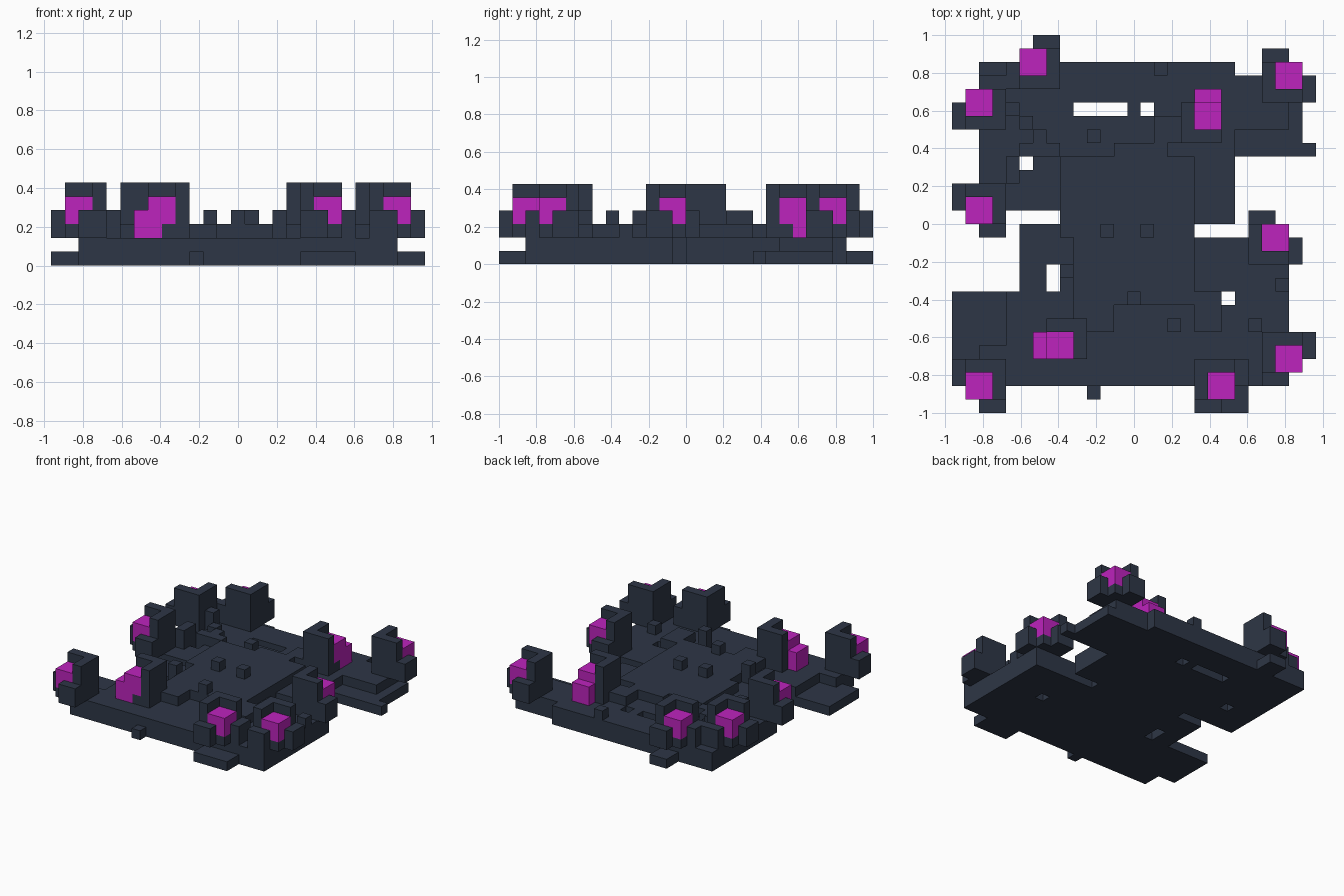
import bpy, bmesh
from itertools import product
from mathutils import Vector

if "Cube" in bpy.data.objects:
    bpy.data.objects.remove(bpy.data.objects["Cube"])

U = 2 / 28            # size of one block
NX, NY = 27, 28       # blocks along x and y


def material(name, rgb):
    m = bpy.data.materials.new(name)
    m.diffuse_color = (*rgb, 1)
    m.use_nodes = True
    m.node_tree.nodes["Principled BSDF"].inputs["Base Color"].default_value = m.diffuse_color
    return m


SLATE = material("dark_slate", (0.027, 0.037, 0.061))
MAGENTA = material("magenta", (0.51, 0.017, 0.51))
parts = {}            # part name -> (blocks, material)
taken = set()


def box(i0, i1, j0, j1, k0, k1):
    return set(product(range(i0, i1), range(j0, j1), range(k0, k1)))


def add(name, blocks, mat=SLATE):
    blocks = blocks - taken
    taken.update(blocks)
    parts[name] = (blocks, mat)


def union(rects, k0, k1):
    return set().union(*(box(*r, k0, k1) for r in rects))


# Towers: outer block of the cube (i, j), and inward direction (di, dj)
towers = [(1, 1, 1, 1), (5, 26, 1, -1), (1, 23, 1, -1), (1, 14, 1, 1),
          (25, 25, -1, -1), (24, 13, -1, -1), (25, 3, -1, 1), (20, 1, -1, 1)]
holes = union([(9, 13, 22, 23), (14, 15, 22, 23), (5, 6, 18, 19),
               (7, 8, 9, 11), (20, 21, 8, 9)], 0, 3)

for n, (i, j, di, dj) in enumerate(towers):
    def at(cells, ks):
        return {(i + a * di, j + b * dj, k) for a, b in cells for k in ks}
    # Magenta cube, L-shaped column behind it, then bracket and foot
    add(f"tower_cube_{n}", at(product((0, 1), (0, 1)), (3, 4)), MAGENTA)
    ell = [(2, 0), (2, 1), (2, 2), (1, 2), (0, 2)]
    add(f"tower_column_{n}", at(ell, (2, 3, 4, 5)))
    ring = [(-1, 1), (-1, 2), (1, -1), (2, -1)]
    tray = [(0, 0), (0, 1), (1, 0), (1, 1)]
    add(f"tower_bracket_{n}", at(ring, (2, 3)) | at(tray, (2,)))
    add(f"tower_foot_{n}", at(product((1, 2), (1, 2)), (0, 1)))

# Paired overlapping cubes with their corner columns
add("front_low_cube", box(6, 8, 4, 6, 2, 4) - box(7, 8, 4, 6, 3, 4), MAGENTA)
add("front_high_cube", box(7, 9, 4, 6, 3, 5), MAGENTA)
add("front_corner_column", union([(7, 10, 6, 7), (9, 10, 4, 7)], 2, 6)
    | box(8, 9, 4, 6, 2, 3))
add("back_low_cube", box(18, 20, 22, 24, 2, 4) - box(18, 20, 22, 23, 3, 4), MAGENTA)
add("back_high_cube", box(18, 20, 21, 23, 3, 5), MAGENTA)
add("back_corner_column", union([(17, 20, 20, 21), (17, 18, 20, 23)], 2, 6)
    | box(18, 20, 21, 22, 2, 3))

# Ground slab with ledges
add("ground_slab", union([
    (2, 21, 15, 26), (8, 21, 14, 15), (5, 18, 13, 14), (5, 25, 9, 13),
    (0, 25, 4, 9), (2, 25, 2, 4), (21, 26, 20, 25), (21, 27, 19, 20),
    (18, 22, 0, 2), (10, 11, 1, 2), (6, 8, 26, 28)], 0, 1) - holes)

# Second layer, set back from the ledges
add("main_deck", union([
    (2, 21, 15, 26), (8, 21, 14, 15), (5, 18, 13, 14), (5, 25, 9, 13),
    (2, 25, 2, 5), (4, 25, 5, 9), (20, 25, 21, 25)], 1, 2) - holes)

# Raised centre
add("raised_deck", union([
    (8, 18, 13, 19), (9, 18, 8, 13), (12, 16, 19, 20), (15, 18, 20, 22),
    (9, 12, 6, 8), (18, 20, 6, 9), (5, 8, 19, 20)], 2, 3) - holes)

# Small studs
low = [(22, 6), (24, 9), (10, 20), (15, 25), (5, 21), (6, 20)]
tall = [(16, 6), (8, 10), (4, 22), (4, 17), (4, 18), (11, 13), (14, 13), (13, 8)]
add("studs", {(i, j, 2) for i, j in low}
    | {(i, j, k) for i, j in tall for k in (2, 3)})

# Turn each part's blocks into a mesh of exposed faces
for name, (blocks, mat) in parts.items():
    if not blocks:
        continue
    bm = bmesh.new()
    for c in sorted(blocks):
        for axis, side in product(range(3), (0, 1)):
            nb = list(c)
            nb[axis] += 2 * side - 1
            if tuple(nb) in taken:
                continue
            u, v = (axis + 1) % 3, (axis + 2) % 3
            quad = [(0, 0), (1, 0), (1, 1), (0, 1)]
            verts = []
            for a, b in (quad if side else quad[::-1]):
                p = Vector(c)
                p[axis] += side
                p[u] += a
                p[v] += b
                verts.append(bm.verts.new(((p.x - NX / 2) * U, (p.y - NY / 2) * U, p.z * U)))
            bm.faces.new(verts)
    bmesh.ops.remove_doubles(bm, verts=bm.verts[:], dist=1e-4)
    me = bpy.data.meshes.new(name)
    bm.to_mesh(me)
    bm.free()
    me.materials.append(mat)
    bpy.context.collection.objects.link(bpy.data.objects.new(name, me))
